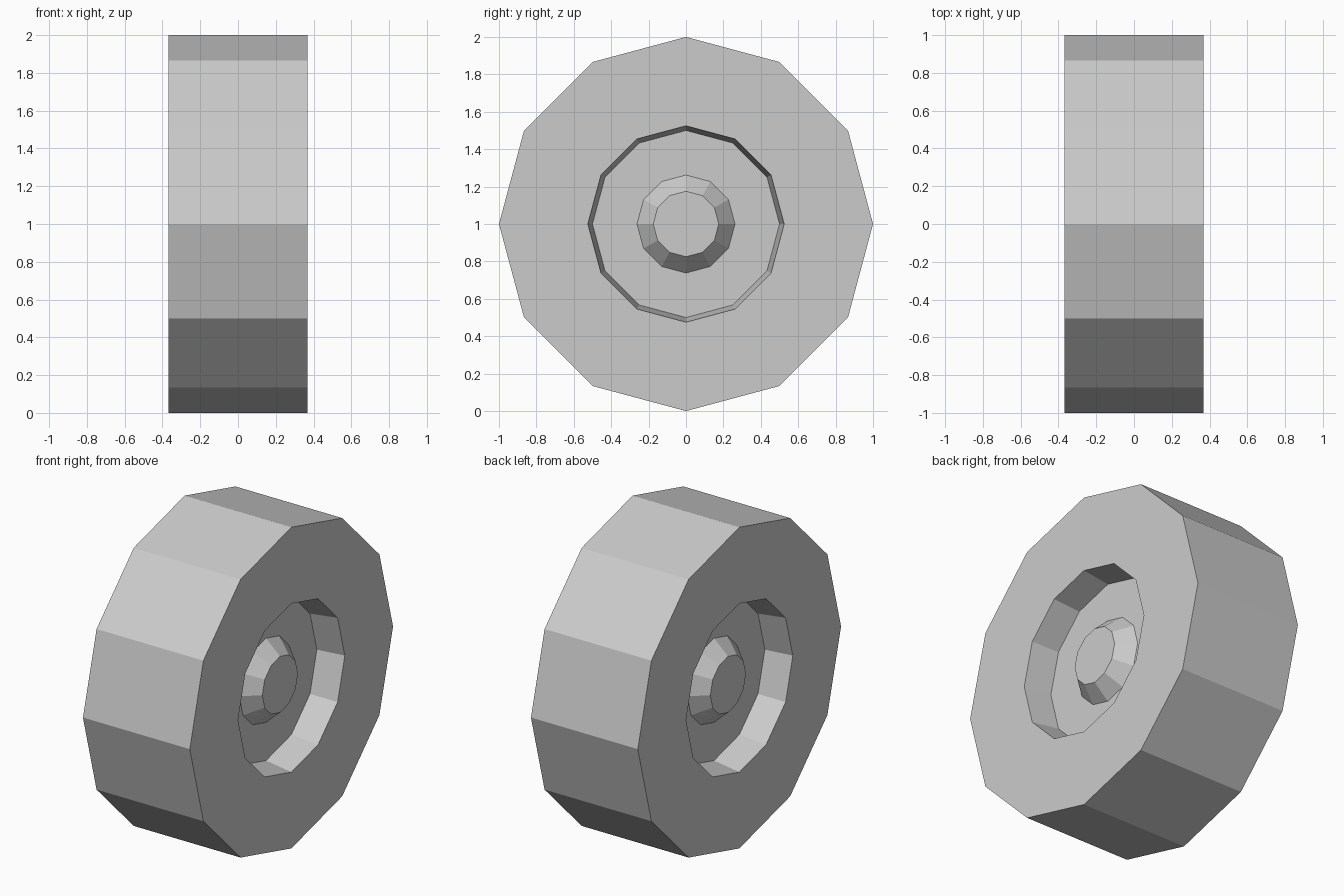
import bpy, bmesh, math

if "Cube" in bpy.data.objects:
    bpy.data.objects.remove(bpy.data.objects["Cube"])

SIDES = 12


def lathe_x(name, profile, sides=SIDES, centre_z=1.0):
    """Revolve (x, radius) points about the X axle and cap both ends."""
    bm = bmesh.new()
    rings = []
    for x, r in profile:
        ring = []
        for i in range(sides):
            a = 2 * math.pi * i / sides
            ring.append(bm.verts.new((x, r * math.cos(a), centre_z + r * math.sin(a))))
        rings.append(ring)
    for a, b in zip(rings, rings[1:]):
        for i in range(sides):
            j = (i + 1) % sides
            bm.faces.new((a[i], a[j], b[j], b[i]))
    bm.faces.new(rings[0])
    bm.faces.new(rings[-1])
    bmesh.ops.recalc_face_normals(bm, faces=bm.faces)
    mesh = bpy.data.meshes.new(name)
    bm.to_mesh(mesh)
    bm.free()
    obj = bpy.data.objects.new(name, mesh)
    bpy.context.collection.objects.link(obj)
    return obj


# Half profile from hub cap outwards to the tread: (x, radius)
half = [
    (0.29, 0.175),    # hub cap face
    (0.193, 0.262),   # hub base on recess floor
    (0.193, 0.50),    # recess floor edge
    (0.368, 0.525),   # recess rim
    (0.368, 1.0),     # tread edge
]

# Wheel: the same recess and hub on both sides
lathe_x("wheel", half + [(-x, r) for x, r in reversed(half)])
